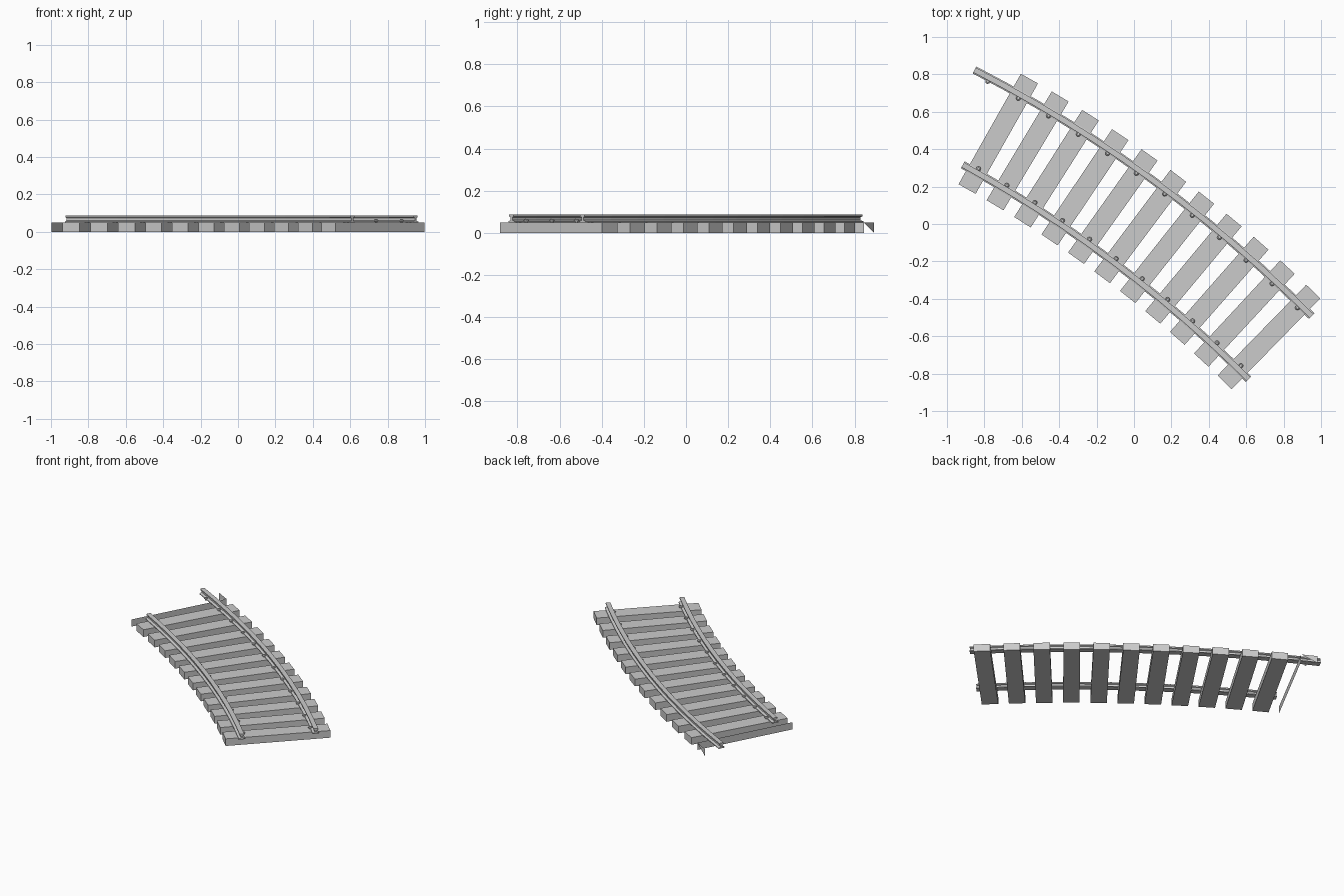
import bpy, bmesh
from math import radians, cos, sin

if "Cube" in bpy.data.objects:
    bpy.data.objects.remove(bpy.data.objects["Cube"])

CX, CY = -4.161, -5.602          # centre of the curve
R_TIE, R_OUT, R_IN = 6.987, 7.227, 6.75
TIE_Z = 0.05
STEP = 1.488
TIE_ANGLES = [45.67 + STEP * i for i in range(12)]   # last one is the broken tie


def at(r, deg, z, along=0.0):
    """Point at a radius and angle, shifted along the track."""
    a = radians(deg)
    return (CX + r * cos(a) + along * sin(a), CY + r * sin(a) - along * cos(a), z)


def make(name, verts, faces, fix=True):
    me = bpy.data.meshes.new(name)
    me.from_pydata(verts, [], faces)
    if fix:
        bm = bmesh.new()
        bm.from_mesh(me)
        bmesh.ops.recalc_face_normals(bm, faces=bm.faces)
        bm.to_mesh(me)
        bm.free()
    ob = bpy.data.objects.new(name, me)
    bpy.context.collection.objects.link(ob)
    return ob


def loft(name, rings):
    n = len(rings[0])
    verts = [p for ring in rings for p in ring]
    faces = [(k * n + i, k * n + (i + 1) % n, (k + 1) * n + (i + 1) % n, (k + 1) * n + i)
             for k in range(len(rings) - 1) for i in range(n)]
    faces += [tuple(range(n)), tuple(range(len(verts) - n, len(verts)))]
    return make(name, verts, faces)


# Wooden ties
HL, HW = 0.339, 0.0525
for i, deg in enumerate(TIE_ANGLES[:-1]):
    loft(f"tie_{i + 1}", [[at(R_TIE + r, deg, z, w) for r, w in
                           ((-HL, -HW), (HL, -HW), (HL, HW), (-HL, HW))]
                          for z in (0, TIE_Z)])

# Open remainder of the first tie: one long side and half an end
d = TIE_ANGLES[-1]
corners = [at(R_TIE + r, d, z, w) for r, w in ((-HL, HW), (HL, HW), (HL, -HW))
           for z in (0, TIE_Z)]
make("tie_side_panel", corners, [(0, 2, 3, 1), (3, 4, 5)], fix=False)

# Steel rails: half profile mirrored, swept along the arc
half = [(0.021, 0.05), (0.021, 0.055), (0.006, 0.060), (0.006, 0.074),
        (0.015, 0.078), (0.015, 0.086), (0.012, 0.088)]
profile = half + [(-x, z) for x, z in reversed(half)]
for name, r, a0, a1 in (("outer_rail", R_OUT, 62.76, 45.0),
                        ("inner_rail", R_IN, 61.26, 45.0)):
    loft(name, [[at(r + x, a0 + (a1 - a0) * k / 12, z) for x, z in profile]
                for k in range(13)])

# Spikes holding the rail foot on the gauge side
for name, r, count in (("outer_spike", R_OUT - 0.022, 12), ("inner_spike", R_IN + 0.022, 11)):
    for i, deg in enumerate(TIE_ANGLES[:count]):
        x, y, _ = at(r, deg, 0)
        loft(f"{name}_{i + 1}", [[(x + q * cos(radians(45 * j)), y + q * sin(radians(45 * j)), z)
                                  for j in range(8)]
                                 for q, z in ((0.007, 0.045), (0.007, 0.056),
                                              (0.013, 0.057), (0.013, 0.061), (0.007, 0.065))])
